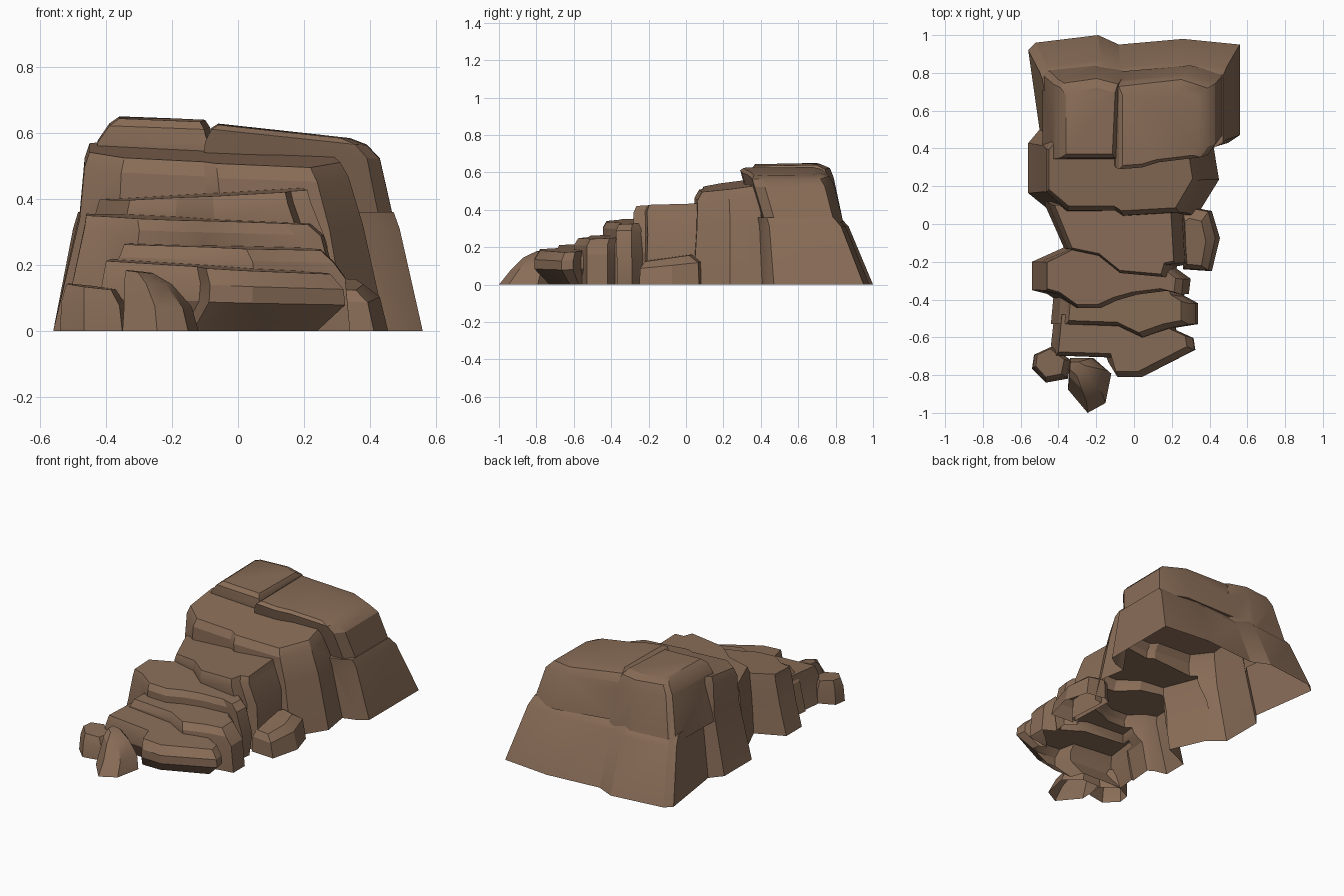
import bpy, bmesh, math

brown = bpy.data.materials.new("brown_rock")
brown.diffuse_color = (0.25, 0.152, 0.096, 1)


def rock(name, outline, levels, tilt=(0, 0)):
    """Closed rock: stack a counter-clockwise outline, refitted at each level to
    the box (z, x0, x1, y0, y1); tilt slopes the upper levels along x and y."""
    xs, ys = zip(*outline)
    ax, bx, ay, by = min(xs), max(xs), min(ys), max(ys)
    bm = bmesh.new()
    rings = []
    for z, x0, x1, y0, y1 in levels:
        k = z / levels[-1][0]
        ring = []
        for x, y in outline:
            px = x0 + (x - ax) / (bx - ax) * (x1 - x0)
            py = y0 + (y - ay) / (by - ay) * (y1 - y0)
            ring.append(bm.verts.new((px, py, z + k * (tilt[0] * px + tilt[1] * py))))
        rings.append(ring)
    n = len(outline)
    for lo, hi in zip(rings, rings[1:]):
        for i in range(n):
            j = (i + 1) % n
            bm.faces.new((lo[i], lo[j], hi[j], hi[i]))
    bm.faces.new(rings[-1])
    bm.faces.new(rings[0][::-1])
    me = bpy.data.meshes.new(name)
    bm.to_mesh(me)
    bm.free()
    me.materials.append(brown)
    ob = bpy.data.objects.new(name, me)
    bpy.context.collection.objects.link(ob)
    return ob


def activate(ob):
    bpy.ops.object.select_all(action='DESELECT')
    ob.select_set(True)
    bpy.context.view_layer.objects.active = ob


def finish(ob):
    """Open the underside and smooth the soft edges."""
    bm = bmesh.new()
    bm.from_mesh(ob.data)
    under = [f for f in bm.faces if max(v.co.z for v in f.verts) < 0.004]
    bmesh.ops.delete(bm, geom=under, context='FACES')
    bm.to_mesh(ob.data)
    bm.free()
    activate(ob)
    bpy.ops.object.shade_smooth_by_angle(angle=math.radians(25))


# Tall back block: flared foot, then two crowns split by a groove
foot = rock("stepped_outcrop",
            [(-.46, .45), (.40, .40), (.5, .43), (.56, .47), (.56, .95), (.26, .98), (-.08, .95), (-.19, 1),
             (-.52, .96), (-.56, .92), (-.50, .50)],
            [(0, -.56, .56, .40, 1), (.31, -.50, .49, .39, .87), (.36, -.485, .472, .38, .825)])
crown_left = rock("crown_left",
                  [(-.41, .36), (-.08, .36), (-.06, .77), (-.19, .80), (-.385, .775), (-.41, .75)],
                  [(.30, -.485, -.04, .37, .845), (.55, -.425, -.07, .345, .79),
                   (.60, -.39, -.085, .35, .77), (.622, -.36, -.10, .37, .72)], (-.04, .02))
crown_right = rock("crown_right",
                   [(-.12, .29), (.02, .30), (.12, .33), (.38, .36), (.42, .42), (.42, .76), (.26, .81), (-.12, .77)],
                   [(.35, -.12, .475, .36, .84), (.56, -.10, .43, .30, .79),
                    (.60, -.08, .39, .29, .765), (.615, -.06, .34, .31, .71)], (-.11, .01))

# Steps, from the highest to the lowest
step_1 = rock("step_1",
              [(-.56, .43), (-.56, .17), (-.42, .06), (-.1, .06), (-.05, .03), (.33, .05), (.45, .24), (.42, .42),
               (-.5, .5)],
              [(0, -.56, .45, .02, .50), (.31, -.48, .38, .04, .48), (.455, -.465, .335, .045, .46),
               (.495, -.45, .31, .07, .45)], (-.05, .13))
step_2 = rock("step_2",
              [(-.48, .10), (-.37, -.13), (-.2, -.16), (-.07, -.25), (.19, -.27), (.21, -.21), (.27, -.20), (.25, .10)],
              [(0, -.48, .29, -.29, .12), (.26, -.46, .27, -.28, .12), (.385, -.43, .22, -.28, .10),
               (.42, -.42, .21, -.265, .10)], (.06, .03))
step_3 = rock("step_3",
              [(-.53, -.35), (-.45, -.37), (-.34, -.44), (-.2, -.44), (-.1, -.40), (.02, -.37), (.2, -.35),
               (.29, -.37), (.30, -.29), (.2, -.22), (-.2, -.12), (-.35, -.12), (-.53, -.20)],
              [(0, -.54, .28, -.44, -.12), (.15, -.50, .30, -.44, -.12), (.31, -.465, .26, -.445, -.12),
               (.345, -.46, .22, -.425, -.13)], (-.04, .04))
step_4 = rock("step_4",
              [(-.42, -.53), (-.1, -.54), (.04, -.60), (.2, -.55), (.32, -.53), (.32, -.42), (.25, -.38), (.22, -.30),
               (-.40, -.30)],
              [(0, -.44, .34, -.60, -.30), (.18, -.40, .325, -.60, -.30), (.232, -.36, .29, -.60, -.30),
               (.272, -.345, .25, -.575, -.30)], (-.03, .04))
step_5 = rock("step_5",
              [(-.42, -.69), (-.12, -.70), (-.09, -.80), (.04, -.80), (.32, -.66), (.31, -.60), (.22, -.56),
               (.2, -.48), (-.4, -.48)],
              [(0, -.44, .24, -.73, -.48), (.10, -.42, .325, -.81, -.48), (.16, -.41, .32, -.81, -.48),
               (.215, -.40, .28, -.78, -.48)], (-.06, .04))

# Fuse the crowns and steps into one outcrop shell
for part in (crown_left, crown_right, step_1, step_2, step_3, step_4, step_5):
    mod = foot.modifiers.new("fuse", 'BOOLEAN')
    mod.operation, mod.solver, mod.object = 'UNION', 'EXACT', part
    activate(foot)
    bpy.ops.object.modifier_apply(modifier=mod.name)
    bpy.data.objects.remove(part)
finish(foot)

# Loose boulders
finish(rock("boulder_right",
            [(.27, -.23), (.41, -.24), (.45, -.07), (.41, .07), (.3, .09), (.26, .07)],
            [(0, .25, .455, -.25, .09), (.12, .255, .43, -.245, .085), (.165, .27, .38, -.22, .03)], (-.03, .14)))
finish(rock("boulder_left",
            [(-.53, -.76), (-.46, -.83), (-.35, -.81), (-.33, -.72), (-.43, -.65), (-.52, -.69)],
            [(0, -.54, -.33, -.84, -.65), (.07, -.535, -.34, -.83, -.65), (.11, -.52, -.37, -.81, -.66)], (-.12, .04)))
finish(rock("boulder_front",
            [(-.34, -.88), (-.24, -1), (-.15, -.95), (-.12, -.80), (-.21, -.72), (-.33, -.72)],
            [(0, -.35, -.12, -1, -.71), (.08, -.345, -.14, -.94, -.71), (.15, -.345, -.20, -.87, -.72),
             (.18, -.34, -.26, -.80, -.73)], (-.10, .04)))
